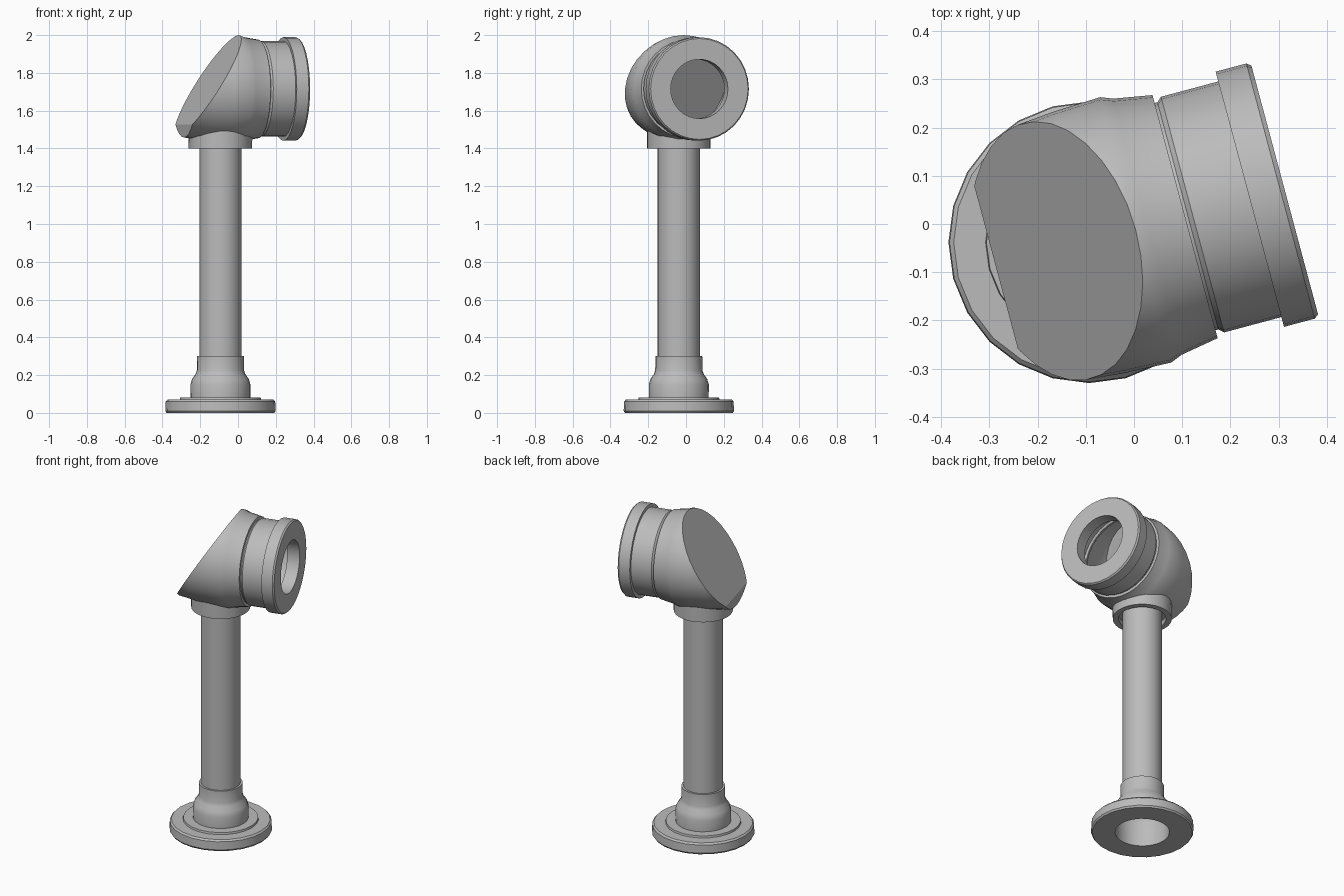
import bpy, bmesh
from math import radians, sin, cos, tau
from mathutils import Matrix, Vector

cube = bpy.data.objects.get("Cube")
if cube:
    bpy.data.objects.remove(cube, do_unlink=True)

grey = bpy.data.materials.new("cast grey")
grey.use_nodes = True
colour = (0.5, 0.5, 0.5, 1)
grey.diffuse_color = colour
grey.node_tree.nodes["Principled BSDF"].inputs["Base Color"].default_value = colour

CENTRE = Vector((-0.093, -0.038, 0))
PIVOT = CENTRE + Vector((0, 0, 1.715))
TURN = Matrix.Rotation(radians(15), 3, "Z")
STAND = Matrix.Translation(CENTRE)
HEAD = Matrix.Translation(PIVOT) @ TURN.to_4x4() @ Matrix.Rotation(radians(90), 4, "Y")


def lathe(name, profile, place, sides=32, cut=None):
    """Revolve (radius, height) points; optionally slice with a plane and close it."""
    bm = bmesh.new()
    rings = [[bm.verts.new((r * cos(tau * i / sides), r * sin(tau * i / sides), h))
              for i in range(sides)] for r, h in profile]
    for a, b in zip(rings, rings[1:]):
        for i in range(sides):
            j = (i + 1) % sides
            bm.faces.new((a[i], a[j], b[j], b[i]))
    bmesh.ops.remove_doubles(bm, verts=bm.verts[:], dist=1e-5)
    bm.transform(place)
    if cut:
        point, normal = cut
        res = bmesh.ops.bisect_plane(bm, geom=bm.verts[:] + bm.edges[:] + bm.faces[:],
                                     plane_co=point, plane_no=normal, clear_outer=True)
        edges = [e for e in res["geom_cut"]
                 if isinstance(e, bmesh.types.BMEdge) and e.is_boundary]
        bmesh.ops.holes_fill(bm, edges=edges, sides=0)
    bmesh.ops.recalc_face_normals(bm, faces=bm.faces[:])
    mesh = bpy.data.meshes.new(name)
    bm.to_mesh(mesh)
    bm.free()
    mesh.materials.append(grey)
    obj = bpy.data.objects.new(name, mesh)
    bpy.context.collection.objects.link(obj)
    bpy.ops.object.select_all(action="DESELECT")
    obj.select_set(True)
    bpy.context.view_layer.objects.active = obj
    bpy.ops.object.shade_smooth_by_angle(angle=radians(30))
    return obj


# Foot flange with a stepped top and an open underside
lathe("foot_flange", [(0.155, 0), (0.285, 0), (0.292, 0.01), (0.29, 0.06), (0.281, 0.07),
                      (0.215, 0.07), (0.213, 0.082), (0.155, 0.082), (0.155, 0)], STAND, 24)

# Bulged socket that holds the pipe
lathe("foot_socket", [(0.158, 0.08), (0.159, 0.15), (0.15, 0.18), (0.132, 0.205),
                      (0.125, 0.225), (0.124, 0.3), (0.1, 0.3)], STAND, 24)

# Upright pipe
lathe("pipe", [(0, 0.2), (0.112, 0.2), (0.112, 1.46), (0, 1.46)], STAND)

# Collar under the head, recessed below
lathe("collar", [(0.112, 1.43), (0.135, 1.43), (0.135, 1.4), (0.168, 1.4), (0.169, 1.495)], STAND)

# Hollow head body, sliced by a slanted plane that leaves a flat closed face
slice_point = PIVOT + TURN @ Vector((0.1, 0, 0.285))
slice_normal = TURN @ Vector((-0.47, 0, 0.298))
lathe("head_body", [(0, -0.2), (0.257, -0.2), (0.272, -0.1), (0.281, 0), (0.285, 0.1),
                    (0.275, 0.125), (0.261, 0.206), (0.243, 0.206)], HEAD, 32,
      (slice_point, slice_normal))

# Neck behind the mouth, with a narrow groove against the body
lathe("head_neck", [(0.244, 0.2), (0.244, 0.212), (0.253, 0.222), (0.253, 0.35)], HEAD)

# Mouth ring with a round opening
lathe("mouth_ring", [(0.157, 0.345), (0.274, 0.345), (0.274, 0.411), (0.267, 0.42),
                     (0.157, 0.42), (0.157, 0.345)], HEAD)
